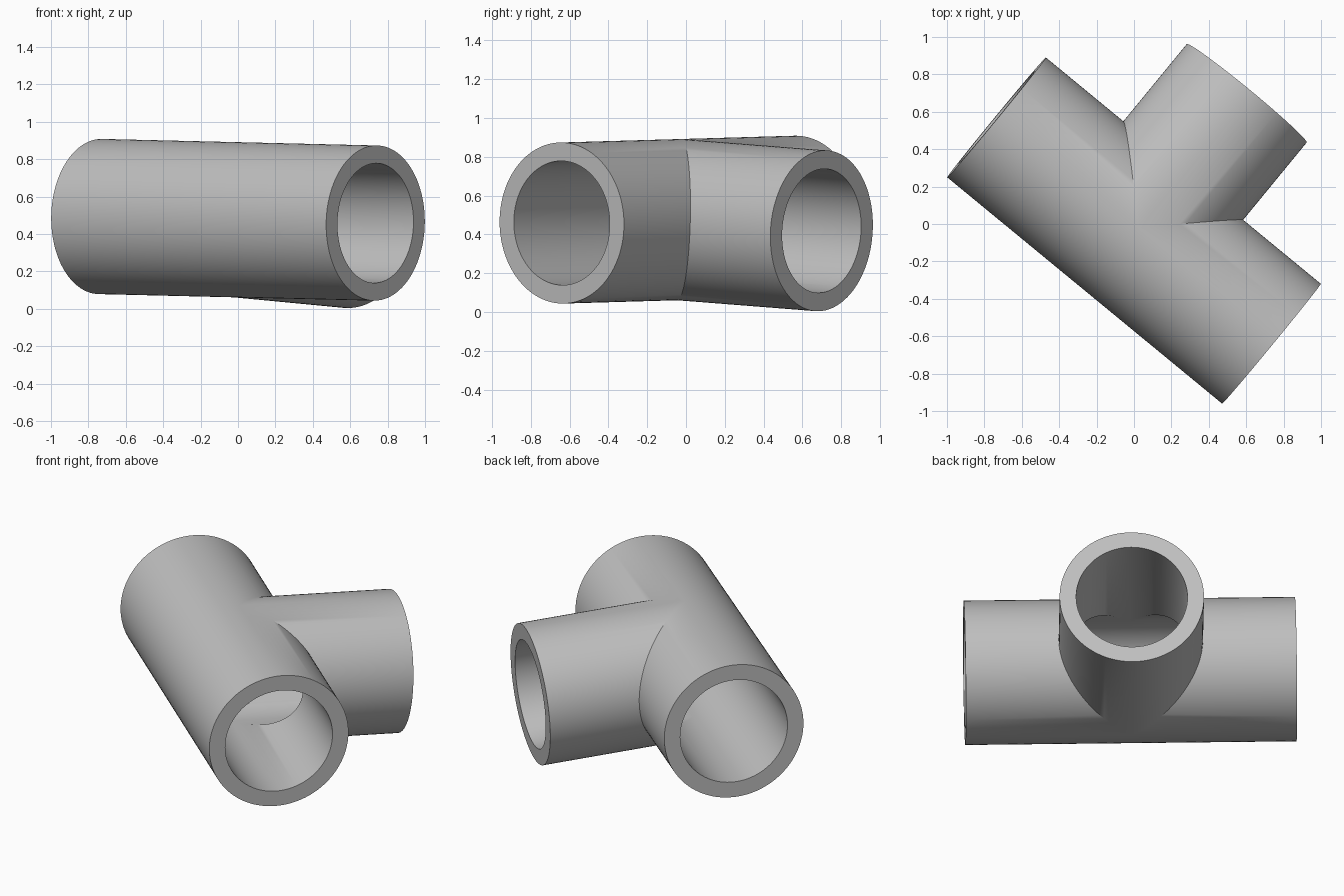
import bpy
import bmesh
from math import cos, sin, tau, radians
from mathutils import Vector, Matrix

if "Cube" in bpy.data.objects:
    bpy.data.objects.remove(bpy.data.objects["Cube"], do_unlink=True)

SEGMENTS = 96
OUTER, INNER = 0.415, 0.32
HALF_RUN, BRANCH = 0.952, 0.951

grey = bpy.data.materials.new("plain grey")
grey.use_nodes = True
grey.diffuse_color = (0.52, 0.52, 0.52, 1)
grey.node_tree.nodes["Principled BSDF"].inputs["Base Color"].default_value = grey.diffuse_color

bm = bmesh.new()


def quad(*points):
    bm.faces.new([bm.verts.new(p) for p in points])


def run_point(radius, i, side, at_end):
    """Point on the straight run: at its open end or on the mitred seam."""
    a = tau * i / SEGMENTS
    v, w = radius * cos(a), radius * sin(a)
    return Vector((side * (HALF_RUN if at_end else max(v, 0)), v, w))


def branch_point(radius, i, at_end):
    """Point on the side branch: at its open end or on the mitred seam."""
    a = tau * i / SEGMENTS
    u, w = radius * cos(a), radius * sin(a)
    return Vector((u, BRANCH if at_end else abs(u), w))


for i in range(SEGMENTS):
    j = i + 1
    # Outer walls and bores of the three arms
    for r in (OUTER, INNER):
        for side in (-1, 1):
            quad(run_point(r, i, side, True), run_point(r, j, side, True),
                 run_point(r, j, side, False), run_point(r, i, side, False))
        quad(branch_point(r, i, True), branch_point(r, j, True),
             branch_point(r, j, False), branch_point(r, i, False))
    # Flat rims closing the wall at each opening
    for side in (-1, 1):
        quad(run_point(OUTER, i, side, True), run_point(OUTER, j, side, True),
             run_point(INNER, j, side, True), run_point(INNER, i, side, True))
    quad(branch_point(OUTER, i, True), branch_point(OUTER, j, True),
         branch_point(INNER, j, True), branch_point(INNER, i, True))

bmesh.ops.remove_doubles(bm, verts=bm.verts, dist=0.0001)
bmesh.ops.recalc_face_normals(bm, faces=bm.faces)

# Turn the tee into its resting direction
along = Vector((1.47, -1.21, -0.035)).normalized()
across = Vector((0.6, 0.735, -0.0575))
across = (across - along * across.dot(along)).normalized()
turn = Matrix((along, across, along.cross(across))).transposed().to_4x4()
bm.transform(Matrix.Translation((0, -0.035, 0.476)) @ turn)

mesh = bpy.data.meshes.new("pipe_tee")
bm.to_mesh(mesh)
bm.free()
mesh.materials.append(grey)
tee = bpy.data.objects.new("pipe_tee", mesh)
bpy.context.collection.objects.link(tee)

bpy.ops.object.select_all(action="DESELECT")
tee.select_set(True)
bpy.context.view_layer.objects.active = tee
bpy.ops.object.shade_smooth_by_angle(angle=radians(30))
